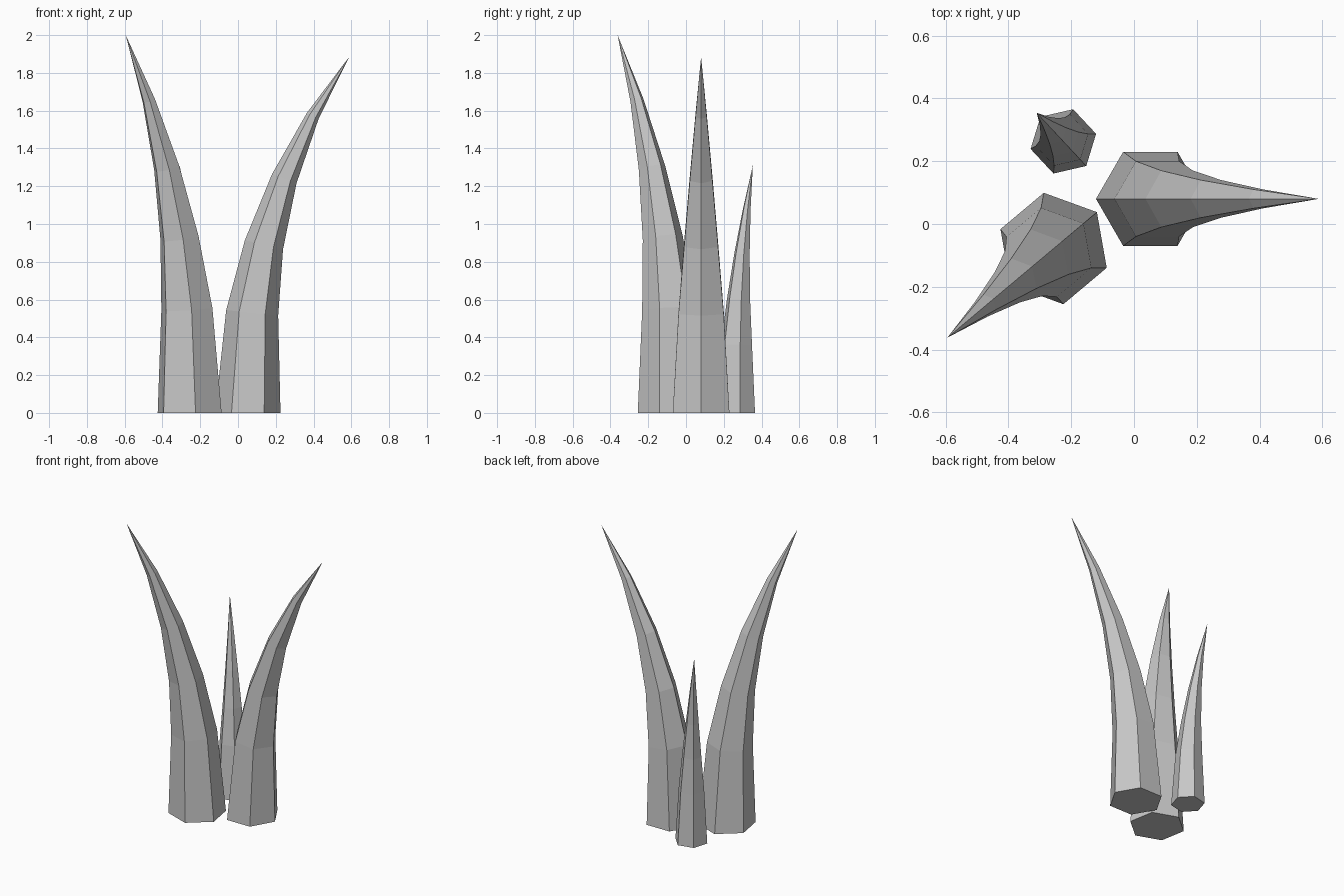
import bpy
import bmesh
from math import radians, sin, cos, pi
from mathutils import Vector

cube = bpy.data.objects.get("Cube")
if cube:
    bpy.data.objects.remove(cube, do_unlink=True)

SIDES = 6
STEPS = 5

grey = bpy.data.materials.new("stone_grey")
grey.use_nodes = True
colour = (0.57, 0.57, 0.57, 1)
grey.diffuse_color = colour
grey.node_tree.nodes["Principled BSDF"].inputs["Base Color"].default_value = colour


def spike(name, x, y, radius, heading, first, step, start_lean, bend):
    """Hexagonal tapering spike that bends further over at each step."""
    out = Vector((cos(radians(heading)), sin(radians(heading)), 0))
    side = Vector((-out.y, out.x, 0))
    up = Vector((0, 0, 1))
    bm = bmesh.new()
    centre = Vector((x, y, 0))
    rings = []
    for i in range(STEPS):
        # each ring is tilted midway between its neighbouring segments
        tilt = radians(start_lean + bend * (i - 0.5)) if i else 0
        across = out * cos(tilt) - up * sin(tilt)
        r = radius * (1 - i / STEPS)
        angles = [2 * pi * k / SIDES for k in range(SIDES)]
        rings.append([bm.verts.new(centre + across * r * cos(a) + side * r * sin(a))
                      for a in angles])
        lean = radians(start_lean + bend * i)
        centre = centre + (out * sin(lean) + up * cos(lean)) * (step if i else first)
    tip = bm.verts.new(centre)

    # base cap, walls and point
    bm.faces.new(rings[0][::-1])
    for k in range(SIDES):
        n = (k + 1) % SIDES
        for low, high in zip(rings, rings[1:]):
            bm.faces.new((low[k], low[n], high[n], high[k]))
        bm.faces.new((rings[-1][k], rings[-1][n], tip))
    bmesh.ops.recalc_face_normals(bm, faces=bm.faces)

    mesh = bpy.data.meshes.new(name)
    bm.to_mesh(mesh)
    bm.free()
    mesh.materials.append(grey)
    obj = bpy.data.objects.new(name, mesh)
    bpy.context.collection.objects.link(obj)
    return obj


spike("left_spike", 0.052, 0.08, 0.173, 0, 0.53, 0.366, 2.5, 7.3)
spike("tall_right_spike", -0.256, -0.078, 0.18, 220, 0.55, 0.38, 2, 5.7)
spike("small_back_spike", -0.225, 0.263, 0.107, 133, 0.36, 0.24, 1, 2.43)
